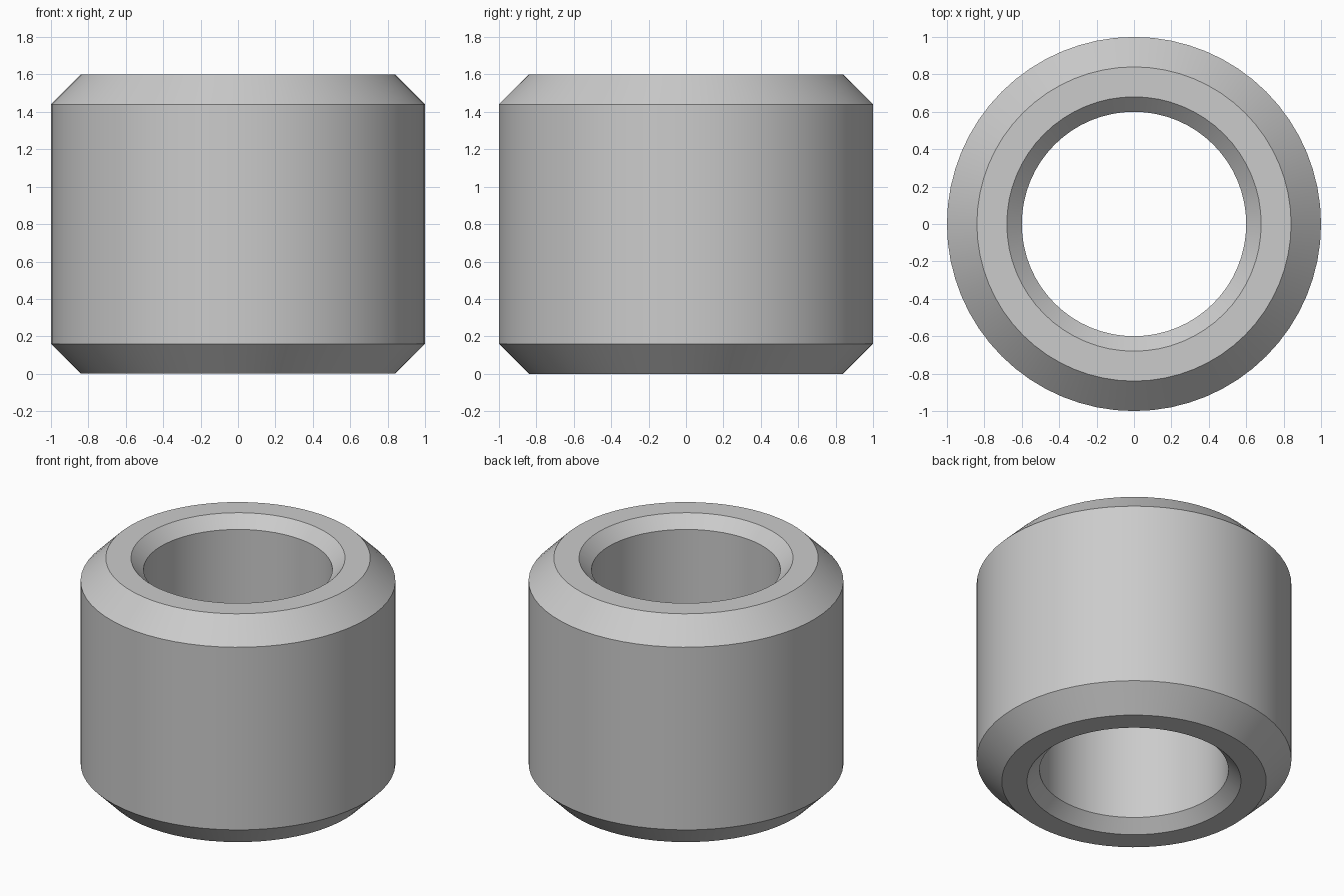
import bpy
import bmesh
from math import tau, radians

SEGMENTS = 64

cube = bpy.data.objects.get("Cube")
if cube:
    bpy.data.objects.remove(cube, do_unlink=True)


def make_material(name, colour):
    mat = bpy.data.materials.new(name)
    mat.use_nodes = True
    mat.diffuse_color = colour
    mat.node_tree.nodes["Principled BSDF"].inputs["Base Color"].default_value = colour
    return mat


def lathe(name, profile, material):
    """Spin a closed (radius, height) profile around the z axis."""
    bm = bmesh.new()
    verts = [bm.verts.new((r, 0, z)) for r, z in profile]
    edges = [bm.edges.new((v, verts[i - 1])) for i, v in enumerate(verts)]
    bmesh.ops.spin(bm, geom=verts + edges, cent=(0, 0, 0), axis=(0, 0, 1),
                   angle=tau, steps=SEGMENTS, use_merge=True)
    bmesh.ops.remove_doubles(bm, verts=bm.verts, dist=0.0001)
    bmesh.ops.recalc_face_normals(bm, faces=bm.faces)
    mesh = bpy.data.meshes.new(name)
    bm.to_mesh(mesh)
    bm.free()
    mesh.materials.append(material)
    obj = bpy.data.objects.new(name, mesh)
    bpy.context.collection.objects.link(obj)
    return obj


# Sleeve: outer wall, bore, and a chamfer on every rim
height, outer, bore = 1.6, 1.0, 0.6
outer_chamfer, bore_chamfer = 0.16, 0.08
lower = [
    (bore, bore_chamfer),
    (bore + bore_chamfer, 0),
    (outer - outer_chamfer, 0),
    (outer, outer_chamfer),
]
upper = [(r, height - z) for r, z in reversed(lower)]
sleeve = lathe("chamfered_sleeve", lower + upper,
               make_material("light grey", (0.6, 0.6, 0.6, 1)))

# Smooth round walls, sharp chamfer edges
bpy.ops.object.select_all(action="DESELECT")
sleeve.select_set(True)
bpy.context.view_layer.objects.active = sleeve
bpy.ops.object.shade_smooth_by_angle(angle=radians(30))
